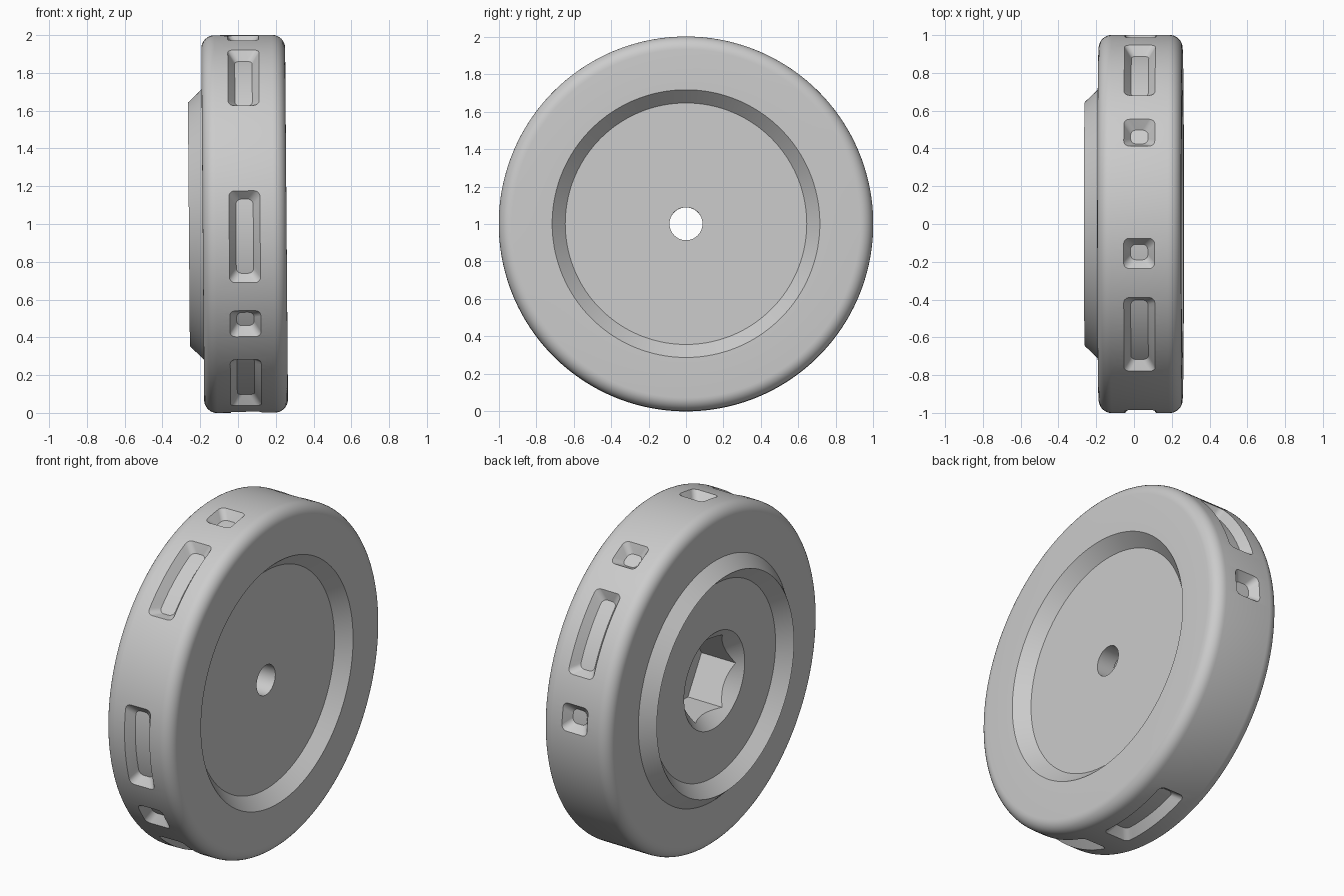
import bpy, bmesh
from math import sin, cos, pi, radians
from mathutils import Matrix, Vector

if "Cube" in bpy.data.objects:
    bpy.data.objects.remove(bpy.data.objects["Cube"])

LEFT, RIGHT = 0.257, -0.187     # side faces of the wheel along its x axis
STEP = 0.073                    # height of the ridge and depth of the recess
FILLET = 0.07

grey = bpy.data.materials.new("plain_grey")
grey.use_nodes = True
grey.diffuse_color = (0.6, 0.6, 0.6, 1)
grey.node_tree.nodes["Principled BSDF"].inputs["Base Color"].default_value = (0.6, 0.6, 0.6, 1)


def rim_point(x, radius, angle):
    """Point around the x axis; angle 0 is the front, a quarter turn is the top."""
    return Vector((x, -radius * cos(angle), radius * sin(angle)))


def loft(name, rings, loop=False):
    """Skin a row of equal rings; close it into a loop or cap both ends."""
    bm = bmesh.new()
    rows = [[bm.verts.new(p) for p in ring] for ring in rings]
    pairs = list(zip(rows, rows[1:])) + ([(rows[-1], rows[0])] if loop else [])
    for a, b in pairs:
        for i in range(len(a)):
            j = (i + 1) % len(a)
            bm.faces.new((a[i], a[j], b[j], b[i]))
    if not loop:
        bm.faces.new(rows[0])
        bm.faces.new(rows[-1])
    bmesh.ops.recalc_face_normals(bm, faces=bm.faces)
    mesh = bpy.data.meshes.new(name)
    bm.to_mesh(mesh)
    bm.free()
    obj = bpy.data.objects.new(name, mesh)
    mesh.materials.append(grey)
    bpy.context.collection.objects.link(obj)
    return obj


def turned(name, profile, sides, loop=False):
    """Turn (x, radius) points around the x axis."""
    return loft(name, [[rim_point(x, r, 2 * pi * k / sides) for k in range(sides)]
                       for x, r in profile], loop)


def cut(target, cutter):
    mod = target.modifiers.new("cut", "BOOLEAN")
    mod.operation, mod.solver, mod.object = "DIFFERENCE", "EXACT", cutter
    bpy.context.view_layer.objects.active = target
    bpy.ops.object.modifier_apply(modifier=mod.name)
    bpy.data.objects.remove(cutter)


def slot(centre, half_length):
    """Cutter for a rim pocket with sloping walls and rounded corners."""
    depth, inset, corner, half_width, lift = 0.05, 0.036, 0.03, 0.082, 0.03
    middle = (LEFT + RIGHT) / 2
    turns = [pi / 2 * k / 5 for k in range(6)]
    steps = 16

    def section(taper, radius):
        length, width = half_length - taper, half_width - taper
        flat = length - corner
        ends = [(flat + corner * sin(t), width - corner + corner * cos(t)) for t in turns]
        left = [(-u, w) for u, w in reversed(ends)]
        mid = [(flat * (2 * k / steps - 1), width) for k in range(1, steps)]
        return [(rim_point(middle - w, radius, centre + u),
                 rim_point(middle + w, radius, centre + u)) for u, w in left + mid + ends]

    floor = section(inset, 1 - depth)
    mouth = section(-inset * lift / depth, 1 + lift)
    return loft("slot_cutter", [(f[0], f[1], m[1], m[0]) for f, m in zip(floor, mouth)])


# Wheel body: rounded rim, recess on the left side, raised ridge on the right
arc = [pi / 2 * k / 8 for k in range(9)]
profile = [(LEFT - STEP, 0.088), (LEFT - STEP, 0.645), (LEFT, 0.715)]
profile += [(LEFT - FILLET * (1 - sin(pi / 2 - t)), 1 - FILLET + FILLET * sin(t)) for t in arc]
profile += [(RIGHT + FILLET * (1 - sin(t)), 1 - FILLET + FILLET * cos(t)) for t in arc]
profile += [(RIGHT, 0.715), (RIGHT - STEP, 0.645), (RIGHT, 0.575), (RIGHT, 0.088)]
wheel = turned("wheel", profile, 180, loop=True)

# Hexagonal socket with a countersunk mouth
cut(wheel, turned("socket_cutter", [(RIGHT - 0.05, 0.25), (RIGHT + 0.26, 0.25)], 6))
cut(wheel, turned("countersink_cutter", [(RIGHT - 0.02, 0.305), (RIGHT + 0.085, 0.2)], 96))

# Short and long pockets around the rim
for angle in (175, 119, 81, -32):
    cut(wheel, slot(radians(angle), 0.08))
for angle in (147, 53, -4, -60, -98):
    cut(wheel, slot(radians(angle), 0.245))

# Stand the wheel up with its slight lean
wheel.data.transform(Matrix.Translation((0, 0, 1)) @ Matrix.Rotation(-0.008, 4, "Y"))
bpy.ops.object.select_all(action="DESELECT")
wheel.select_set(True)
bpy.context.view_layer.objects.active = wheel
bpy.ops.object.shade_smooth_by_angle(angle=radians(25))
